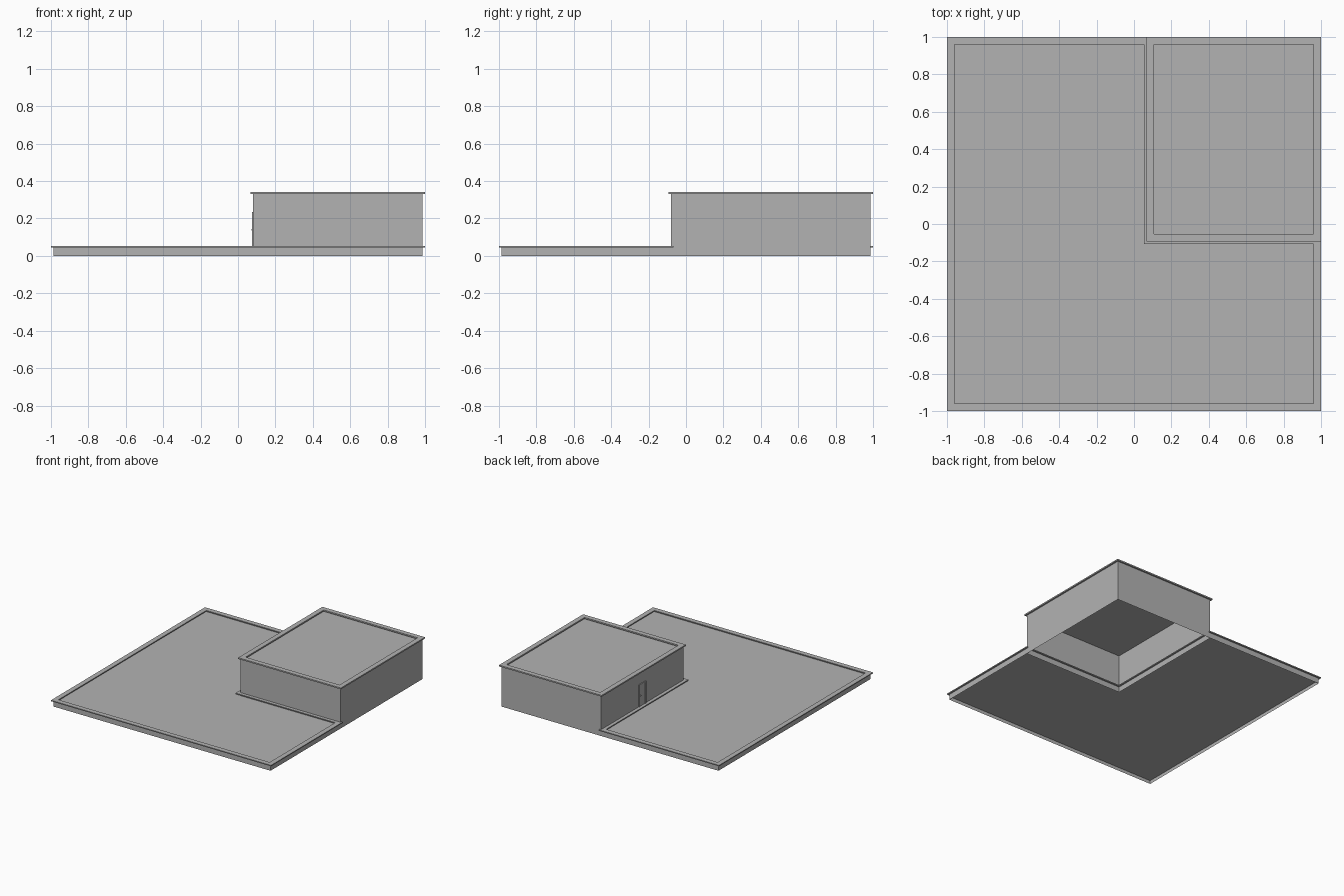
import bpy
import bmesh
from mathutils import Vector

cube = bpy.data.objects.get("Cube")
if cube:
    bpy.data.objects.remove(cube, do_unlink=True)

grey = bpy.data.materials.new("plain grey")
grey.use_nodes = True
grey.diffuse_color = (0.45, 0.45, 0.45, 1)
grey.node_tree.nodes["Principled BSDF"].inputs["Base Color"].default_value = grey.diffuse_color

W = 0.987                      # outer wall line
NX, NY = 0.08, -0.08           # inner corner where the house meets the terrace
LOW, HIGH = 0.053, 0.342       # coping tops
terrace = [(-W, -W), (W, -W), (W, NY), (NX, NY), (NX, W), (-W, W)]
house = [(NX, NY), (W, NY), (W, W), (NX, W)]


def finish(name, bm):
    mesh = bpy.data.meshes.new(name)
    bm.to_mesh(mesh)
    bm.free()
    mesh.materials.append(grey)
    obj = bpy.data.objects.new(name, mesh)
    bpy.context.collection.objects.link(obj)
    return obj


def outset(outline, d):
    """Move a counterclockwise right-angled outline outwards by d."""
    result = []
    for i, point in enumerate(outline):
        p = Vector(point)
        a = (p - Vector(outline[i - 1])).normalized()
        b = (Vector(outline[(i + 1) % len(outline)]) - p).normalized()
        result.append((p.x + d * (a.y + b.y), p.y - d * (a.x + b.x)))
    return result


def strip(bm, path, z0, z1, closed=False):
    """Vertical sheet along a path."""
    rows = [[bm.verts.new((x, y, z)) for x, y in path] for z in (z0, z1)]
    for i in range(len(path) if closed else len(path) - 1):
        j = (i + 1) % len(path)
        bm.faces.new((rows[0][i], rows[0][j], rows[1][j], rows[1][i]))


def wall(name, path, z0, z1, closed=False):
    bm = bmesh.new()
    strip(bm, path, z0, z1, closed)
    finish(name, bm)


def slab(name, outline, z):
    bm = bmesh.new()
    bm.faces.new([bm.verts.new((x, y, z)) for x, y in outline])
    finish(name, bm)


def coping(name, outline, z0, z1):
    """Flat cap that overhangs both sides of the wall."""
    bm = bmesh.new()
    loops = [(outset(outline, d), z) for d, z in
             ((0.013, z0), (0.013, z1), (-0.027, z1), (-0.027, z0))]
    rings = [[bm.verts.new((x, y, z)) for x, y in pts] for pts, z in loops]
    n = len(outline)
    for k in range(4):
        a, b = rings[k], rings[(k + 1) % 4]
        for i in range(n):
            j = (i + 1) % n
            bm.faces.new((a[i], a[j], b[j], b[i]))
    finish(name, bm)


def box(name, lo, hi):
    bm = bmesh.new()
    bmesh.ops.create_cube(bm, size=1)
    for v in bm.verts:
        v.co = [hi[k] if v.co[k] > 0 else lo[k] for k in range(3)]
    finish(name, bm)


# Terrace: low walls, sunken roof deck, coping
wall("terrace_walls", terrace, 0, LOW - 0.008, closed=True)
slab("terrace_deck", terrace, 0.028)
coping("terrace_coping", terrace, LOW - 0.008, LOW)

# Roof house: street walls reach the ground, inner walls rise from the terrace
wall("house_outer_walls", house[1:], 0, HIGH - 0.011)
wall("house_inner_walls", [house[3], house[0], house[1]], LOW - 0.008, HIGH - 0.011)
slab("house_roof", house, 0.315)
coping("house_coping", house, HIGH - 0.011, HIGH)

# Door with frame and handle on the terrace side
Y0, Y1, TOP, F = 0.41, 0.50, 0.235, 0.009
box("door_panel", (NX - 0.002, Y0 + F, LOW), (NX, Y1 - F, TOP - F))
for side, y in (("left", Y0), ("right", Y1 - F)):
    box("door_frame_" + side, (NX - 0.006, y, LOW), (NX, y + F, TOP))
box("door_frame_top", (NX - 0.006, Y0 + F, TOP - F), (NX, Y1 - F, TOP))
box("door_handle", (NX - 0.008, Y1 - 0.023, 0.137), (NX - 0.002, Y1 - 0.015, 0.145))
